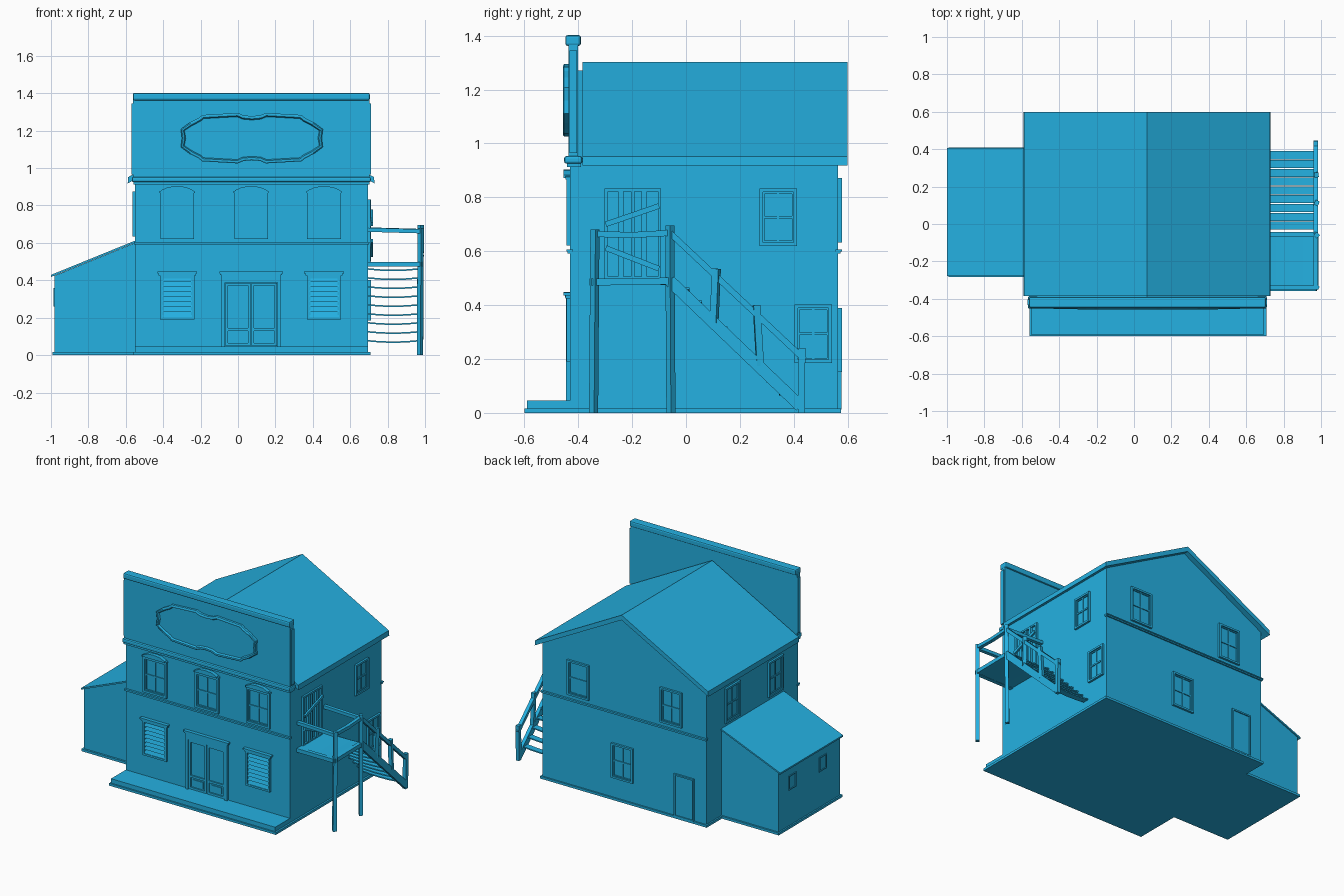
import bpy, bmesh, math
from mathutils import Matrix, Vector

if "Cube" in bpy.data.objects:
    bpy.data.objects.remove(bpy.data.objects["Cube"])

PAINT = bpy.data.materials.new('blue_paint')
PAINT.diffuse_color = (.018, .44, .76, 1)
PAINT.use_nodes = True
PAINT.node_tree.nodes["Principled BSDF"].inputs["Base Color"].default_value = PAINT.diffuse_color


def finish(name, bm, M=None):
    if M is not None:
        bm.transform(M)
    bmesh.ops.recalc_face_normals(bm, faces=bm.faces)
    me = bpy.data.meshes.new(name)
    bm.to_mesh(me)
    bm.free()
    me.materials.append(PAINT)
    ob = bpy.data.objects.new(name, me)
    bpy.context.collection.objects.link(ob)
    return ob


def add_box(bm, x0, x1, y0, y1, z0, z1):
    m = Matrix.Translation(((x0 + x1) / 2, (y0 + y1) / 2, (z0 + z1) / 2))
    bmesh.ops.create_cube(bm, size=1, matrix=m @ Matrix.Diagonal((x1 - x0, y1 - y0, z1 - z0, 1)))


def boxes(name, items, M=None):
    bm = bmesh.new()
    for b in items:
        add_box(bm, *b)
    return finish(name, bm, M)


def add_prism(bm, pts, y0, y1):
    """Extrude an x-z outline along y; returns the y1 cap."""
    face = bm.faces.new([bm.verts.new((x, y0, z)) for x, z in pts])
    out = bmesh.ops.extrude_face_region(bm, geom=[face], use_keep_orig=True)['geom']
    bmesh.ops.translate(bm, vec=(0, y1 - y0, 0),
                        verts=[g for g in out if isinstance(g, bmesh.types.BMVert)])
    return [g for g in out if isinstance(g, bmesh.types.BMFace)][0]


def prism(name, pts, y0, y1, M=None):
    bm = bmesh.new()
    add_prism(bm, pts, y0, y1)
    return finish(name, bm, M)


def beams(name, segs, w, h, M=None):
    """Straight timbers between pairs of points."""
    bm = bmesh.new()
    for a, b in segs:
        a, b = Vector(a), Vector(b)
        d = b - a
        rot = d.to_track_quat('Y', 'Z').to_matrix().to_4x4()
        m = Matrix.Translation((a + b) / 2) @ rot @ Matrix.Diagonal((w, d.length, h, 1))
        bmesh.ops.create_cube(bm, size=1, matrix=m)
    return finish(name, bm, M)


def bevel(ob, w, n=2):
    m = ob.modifiers.new('bevel', 'BEVEL')
    m.width, m.segments = w, n
    return ob


def wall(side, off):
    """Local frame (along wall, outward, up) for each wall."""
    if side in ('front', 'back'):
        s = -1 if side == 'front' else 1
        return Matrix(((1, 0, 0, 0), (0, s, 0, off), (0, 0, 1, 0), (0, 0, 0, 1)))
    s = 1 if side == 'right' else -1
    return Matrix(((0, s, 0, off), (1, 0, 0, 0), (0, 0, 1, 0), (0, 0, 0, 1)))


W = .696
FRONT, BACK = wall('front', -.43), wall('back', .565)
RIGHT, LEFT = wall('right', W), wall('left', -.55)


def border(u, hw, z0, z1, t, d):
    return [(u - hw, u - hw + t, -.005, d, z0, z1), (u + hw - t, u + hw, -.005, d, z0, z1),
            (u - hw + t, u + hw - t, -.005, d, z1 - t, z1), (u - hw + t, u + hw - t, -.005, d, z0, z0 + t)]


def window(name, M, u, z0, z1, hw=.072, t=.013, style='cross'):
    parts = border(u, hw, z0, z1, t, .014) + border(u, hw - t, z0 + t, z1 - t, t * .5, .006)
    zm, iw = (z0 + z1) / 2, hw - t
    if style == 'cross':
        parts += [(u - iw, u + iw, -.005, .006, zm - .005, zm + .005),
                  (u - .004, u + .004, -.005, .005, z0 + t, z1 - t)]
    boxes(name, parts, M)
    if style == 'louvre':
        n = 8
        step = (z1 - z0 - 2 * t) / n
        bm = bmesh.new()
        for i in range(n):
            z = z0 + t + step * i
            vs = [bm.verts.new(c) for c in ((u - iw, .01, z), (u + iw, .01, z), (u + iw, 0, z + step),
                                            (u - iw, 0, z + step), (u - iw, 0, z), (u + iw, 0, z))]
            for f in ((0, 1, 2, 3), (0, 4, 5, 1), (0, 3, 4), (1, 5, 2), (3, 2, 5, 4)):
                bm.faces.new([vs[k] for k in f])
        finish(name + '_slats', bm, M)


# Main house, roof, base and porch
prism('house_body', [(-.55, 0), (W, 0), (W, .934), (.07, 1.27), (-.55, .934)], -.43, .565)
prism('main_roof', [(-.587, .952), (.07, 1.302), (.727, .952), (.73, .918), (.07, 1.268), (-.59, .918)], -.385, .60)
boxes('base_slab', [(-.56, .708, -.60, .575, 0, .016)])
boxes('porch', [(-.552, W, -.59, -.43, .016, .046)])
for n, M in (('front', FRONT), ('back', BACK)):
    boxes(n + '_storey_trim', [(-.555, W + .005, -.01, .009, .591, .599), (-.557, W + .007, -.01, .014, .599, .606)], M)

# Side shed
boxes('shed_base', [(-.992, -.55, -.283, .41, 0, .016)])
prism('shed_body', [(-.982, 0), (-.55, 0), (-.55, .60), (-.982, .424)], -.27, .398)
prism('shed_roof', [(-1, .418), (-.55, .601), (-.55, .612), (-1, .429)], -.277, .405)
for i, y in enumerate((.25, -.08)):
    window(f'shed_window_{i}', wall('left', -.973), y, .26, .36, .04, .008)

# False front with cornice and cap
boxes('false_front', [(-.562, .702, -.436, -.40, .93, 1.37), (-.569, .711, -.432, -.404, .965, 1.345)])
bevel(boxes('front_cornice', [(-.567, .71, -.452, -.385, .925, .953)]), .008)
boxes('cornice_underlay', [(-.56, .703, -.442, -.39, .912, .927)])
bevel(boxes('front_cap', [(-.562, .705, -.448, -.39, 1.362, 1.402)]), .009)

# Blank sign board with raised rim
q = [(.374, 0), (.38, .048), (.33, .085), (.285, .108), (.265, .124), (.075, .135), (.045, .122), (0, .118)]
right = [(x, -z) for x, z in q[:0:-1]] + q
outline = right + [(-x, z) for x, z in right[-2:0:-1]]
bm = bmesh.new()
cap = add_prism(bm, [(x + .074, z + 1.16) for x, z in outline], -.43, -.452)
bmesh.ops.recalc_face_normals(bm, faces=bm.faces)
for t, d in ((.006, .004), (.009, 0), (.006, -.012)):
    bmesh.ops.inset_region(bm, faces=[cap], thickness=t, depth=d)
finish('sign_board', bm)

# Front windows with arched heads above and louvres below
for i, x in enumerate((-.325, .07, .46)):
    window(f'front_upper_window_{i}', FRONT, x, .622, .868, .09, .015)
    for w, z, d, n in ((.094, .866, .018, 'head'), (.085, .872, .025, 'crown')):
        arch = [(x - w, z), (x + w, z), (x + w, z + .01), (x + w * .55, z + .027),
                (x, z + .031), (x - w * .55, z + .027), (x - w, z + .01)]
        prism(f'window_{n}_{i}', arch, -.005, d, FRONT)
for i, x in enumerate((-.325, .46)):
    window(f'front_lower_window_{i}', FRONT, x, .19, .43, .092, .013, 'louvre')
    boxes(f'lower_window_head_{i}', [(x - .1, x + .1, 0, .018, .425, .436),
                                     (x - .106, x + .106, 0, .024, .436, .446)], FRONT)

# Front double door
door = [(-.088, -.07, 0, .015, .046, .43), (.21, .228, 0, .015, .046, .43), (-.07, .21, 0, .015, .388, .43),
        (-.095, .235, 0, .019, .428, .437), (-.1, .24, 0, .024, .437, .448)]
for c in (.0, .14):
    door += border(c, .068, .05, .385, .014, .009)
    door += [(c - .055, c + .055, 0, .009, .13, .145), (c - .04, c + .04, 0, .006, .075, .118)]
boxes('front_door', door, FRONT)

# Side and back openings
window('right_upper_window', RIGHT, .342, .62, .832, .07)
window('right_lower_window', RIGHT, .472, .185, .402, .07)
for i, y in enumerate((.29, -.18)):
    window(f'left_window_{i}', LEFT, y, .635, .875, .08)
for i, x in enumerate((.42, -.286)):
    window(f'back_upper_window_{i}', BACK, x, .632, .872, .082)
window('back_lower_window', BACK, .085, .152, .39, .082)
boxes('back_door', border(-.384, .075, .012, .305, .01, .012) +
      [(-.449, -.319, 0, .005, .02, .295)], BACK)

# Boarded-up doorway on the landing
boxes('boarded_doorway', border(-.197, .105, .495, .833, .012, .012) +
      [(-.252, -.232, 0, .016, .50, .827), (-.205, -.192, 0, .01, .50, .822), (-.165, -.145, 0, .016, .50, .827)], RIGHT)
beams('crossed_boards', [((-.298, .02, .70), (-.1, .02, .768)), ((-.298, .02, .612), (-.1, .02, .535))],
      .012, .02, RIGHT)

# Outside landing and stair treads, gently sagging
def sag(z, t, s):
    xs = [.69 + .28 * k / 4 for k in range(5)]
    low = [z - s * (1 - ((k - 2) / 2) ** 2) for k in range(5)]
    return list(zip(xs, low)) + [(x, l + t) for x, l in zip(xs[::-1], low[::-1])]


prism('landing', sag(.478, .02, .004), -.355, -.055)
bm = bmesh.new()
for i in range(9):
    add_prism(bm, sag(.457 - .048 * i, .008, .008), -.03 + .047 * i, .013 + .047 * i)
finish('stair_treads', bm)

# Posts, stringer and handrails
X = .973
beams('landing_posts', [((X, -.343, 0), (X + .004, -.338, .68)), ((X, -.056, 0), (X + .004, -.06, .695))], .024, .024)
beams('landing_edges', [((X, -.35, .486), (X, -.05, .489)), ((W, -.345, .486), (X, -.345, .486))], .026, .026)
beams('stair_stringer', [((X, -.06, .49), (X, .425, .025))], .024, .044)
beams('stair_posts', [((X, .104, .335), (X + .004, .113, .535)), ((X, .275, .175), (X + .002, .262, .40)),
                      ((X, .428, 0), (X, .43, .24))], .024, .026)
beams('handrails', [((X, -.345, .664), (X, -.2, .66)), ((X, -.2, .66), (X, -.055, .668)),
                    ((W, -.342, .67), (X, -.342, .662)), ((W, -.055, .672), (X, -.055, .664)),
                    ((X, -.06, .668), (X, .44, .198))], .024, .022)
